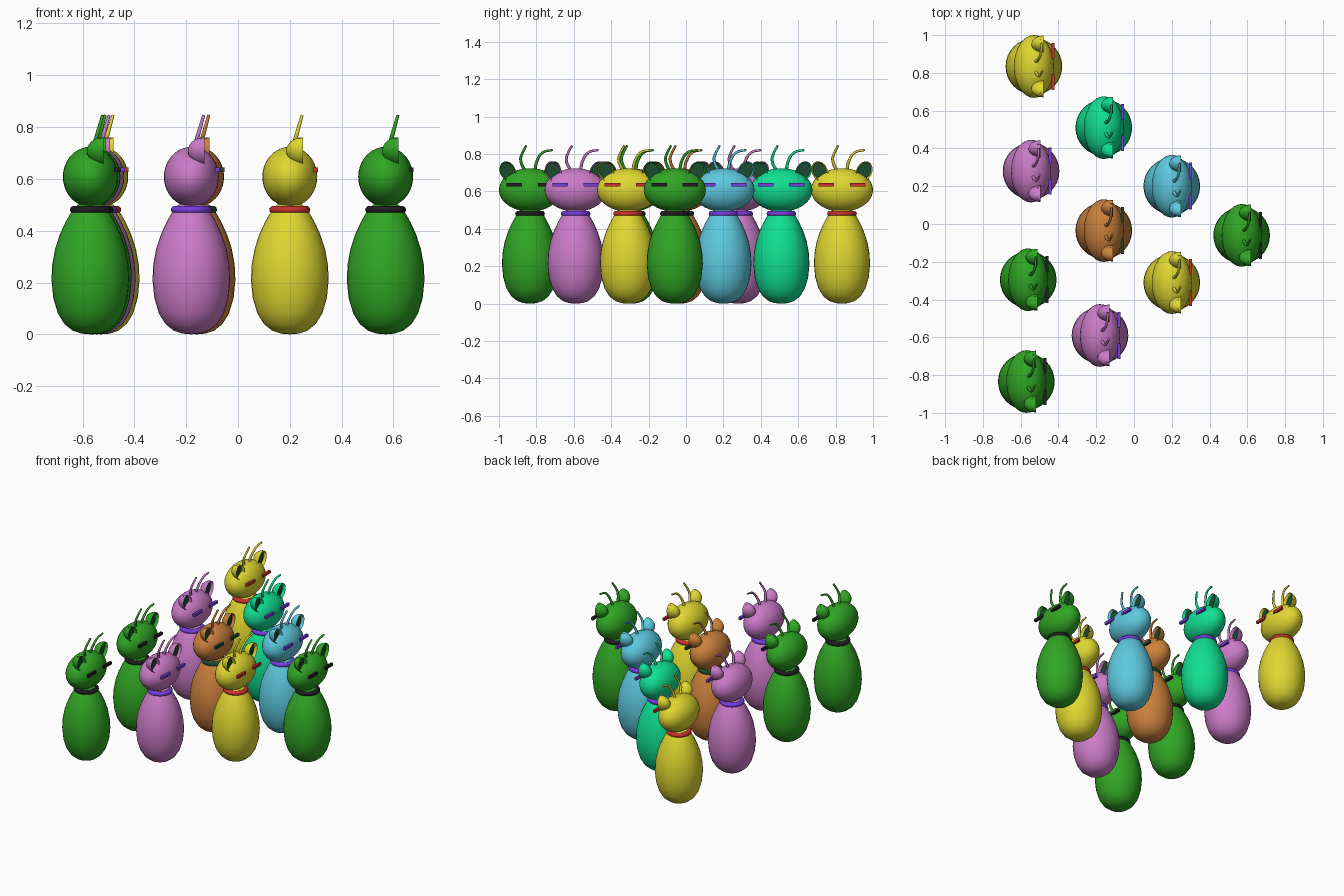
import bpy, bmesh, math
from mathutils import Vector, Matrix

cube = bpy.data.objects.get("Cube")
if cube:
    bpy.data.objects.remove(cube, do_unlink=True)


def material(name, rgb):
    m = bpy.data.materials.new(name)
    m.use_nodes = True
    m.diffuse_color = (*rgb, 1)
    m.node_tree.nodes["Principled BSDF"].inputs["Base Color"].default_value = (*rgb, 1)
    return m


MATS = {n: material(n, c) for n, c in {
    "green": (0.03, 0.38, 0.018),
    "pink": (0.6, 0.2, 0.58),
    "yellow": (0.74, 0.68, 0.03),
    "orange": (0.6, 0.22, 0.045),
    "sky_blue": (0.11, 0.58, 0.73),
    "mint": (0.005, 0.74, 0.29),
    "red": (0.6, 0.03, 0.025),
    "purple": (0.19, 0.045, 0.75),
    "black": (0.015, 0.012, 0.015),
    "dark_green": (0.01, 0.07, 0.03),
}.items()}


def add(name, bm, origin, *mats, smooth=True):
    """Turn a bmesh into a named object standing at the pin's origin."""
    bmesh.ops.recalc_face_normals(bm, faces=bm.faces)
    mesh = bpy.data.meshes.new(name)
    bm.to_mesh(mesh)
    bm.free()
    obj = bpy.data.objects.new(name, mesh)
    bpy.context.collection.objects.link(obj)
    obj.location = origin
    for m in mats:
        mesh.materials.append(MATS[m])
    if smooth:
        bpy.ops.object.select_all(action="DESELECT")
        obj.select_set(True)
        bpy.context.view_layer.objects.active = obj
        bpy.ops.object.shade_smooth_by_angle(angle=math.radians(40))
    return obj


def lathe(points, closed=False, steps=32):
    """Spin an (r, z) profile around the z axis."""
    bm = bmesh.new()
    vs = [bm.verts.new((r, 0, z)) for r, z in points]
    edges = [bm.edges.new(p) for p in zip(vs, vs[1:])]
    if closed:
        edges.append(bm.edges.new((vs[-1], vs[0])))
    bmesh.ops.spin(bm, geom=vs + edges, cent=(0, 0, 0), axis=(0, 0, 1),
                   angle=math.tau, steps=steps)
    bmesh.ops.remove_doubles(bm, verts=bm.verts, dist=0.0005)
    return bm


def ellipsoid(radii, centre=(0, 0, 0), u=32, v=20):
    bm = bmesh.new()
    bmesh.ops.create_uvsphere(bm, u_segments=u, v_segments=v, radius=1)
    bmesh.ops.transform(bm, verts=bm.verts,
                        matrix=Matrix.Translation(centre) @ Matrix.Diagonal((*radii, 1)))
    return bm


BODY = [(0, 0), (0.035, 0.003), (0.068, 0.014), (0.1, 0.04), (0.125, 0.08),
        (0.143, 0.14), (0.15, 0.21), (0.147, 0.27), (0.136, 0.33), (0.118, 0.385),
        (0.095, 0.435), (0.072, 0.475), (0.05, 0.5), (0, 0.515)]
COLLAR = [(0.064 + 0.015 * math.cos(a), 0.481 + 0.015 * math.sin(a))
          for a in (math.tau * i / 12 for i in range(12))]


def ear_mesh(side):
    """Half dome, open towards +x, with a recessed dark inside, leaning outward."""
    bm = ellipsoid((0.064, 0.042, 0.055), u=20, v=14)
    cut = bmesh.ops.bisect_plane(bm, geom=bm.verts[:] + bm.edges[:] + bm.faces[:],
                                 plane_co=(0, 0, 0), plane_no=(1, 0, 0), clear_outer=True)
    rim = [e for e in cut["geom_cut"] if isinstance(e, bmesh.types.BMEdge)]
    cap = bmesh.ops.contextual_create(bm, geom=rim)["faces"]
    bmesh.ops.inset_region(bm, faces=cap, thickness=0.008, use_even_offset=True)
    for f in cap:
        f.material_index = 1
        bmesh.ops.translate(bm, verts=f.verts, vec=(-0.018, 0, 0))
    place = Matrix.Translation((0.05, side * 0.119, 0.708)) @ Matrix.Rotation(
        -side * math.radians(25), 4, "X")
    bmesh.ops.transform(bm, verts=bm.verts, matrix=place)
    return bm


def strand(name, points, origin, mat):
    """Thin curved hair; its (y, z) points lie in a plane that leans forward."""
    cu = bpy.data.curves.new(name, "CURVE")
    cu.dimensions = "3D"
    cu.bevel_depth = 0.008
    cu.bevel_resolution = 2
    cu.resolution_u = 5
    cu.use_fill_caps = True
    sp = cu.splines.new("BEZIER")
    sp.bezier_points.add(len(points) - 1)
    for i, (bp, (y, z)) in enumerate(zip(sp.bezier_points, points)):
        bp.co = (0.012 + 0.28 * (z - 0.72), y, z)
        bp.handle_left_type = bp.handle_right_type = "AUTO"
        bp.radius = 1.1 - 0.12 * i
    obj = bpy.data.objects.new(name, cu)
    bpy.context.collection.objects.link(obj)
    obj.location = origin
    cu.materials.append(MATS[mat])


LONG_HAIR = [(0.025, 0.705), (0.038, 0.765), (0.068, 0.808), (0.122, 0.822)]
SHORT_HAIR = [(-0.025, 0.705), (-0.05, 0.77), (-0.043, 0.80), (-0.02, 0.845)]


def pin(tag, x, y, skin, accent):
    o = Vector((x, y, 0))
    add(f"{tag}_body", lathe(BODY), o, skin)
    add(f"{tag}_collar", lathe(COLLAR, closed=True), o, accent)
    add(f"{tag}_head", ellipsoid((0.106, 0.166, 0.116), (0, 0, 0.608)), o, skin)
    for side, where in ((1, "rear"), (-1, "near")):
        add(f"{tag}_{where}_ear", ear_mesh(side), o, skin, "dark_green")
        # slit eye: a thin straight bar across the face
        bm = bmesh.new()
        bmesh.ops.create_cube(bm, size=1, matrix=Matrix.Translation((0.1, side * 0.083, 0.636))
                              @ Matrix.Diagonal((0.016, 0.083, 0.018, 1)))
        add(f"{tag}_{where}_eye", bm, o, accent, smooth=False)
    strand(f"{tag}_long_hair", LONG_HAIR, o, skin)
    strand(f"{tag}_short_hair", SHORT_HAIR, o, skin)


# Ten pins set out in a triangle with its point towards +x
ACCENT = {"green": "black", "pink": "purple", "yellow": "red",
          "orange": "dark_green", "sky_blue": "purple", "mint": "purple"}
LAYOUT = [(0.57, -0.06, "green"),
          (0.2, 0.2, "sky_blue"), (0.2, -0.31, "yellow"),
          (-0.16, 0.51, "mint"), (-0.16, -0.035, "orange"), (-0.18, -0.59, "pink"),
          (-0.53, 0.834, "yellow"), (-0.545, 0.28, "pink"),
          (-0.56, -0.295, "green"), (-0.57, -0.834, "green")]
for n, (x, y, skin) in enumerate(LAYOUT, 1):
    pin(f"pin_{n}", x, y, skin, ACCENT[skin])
